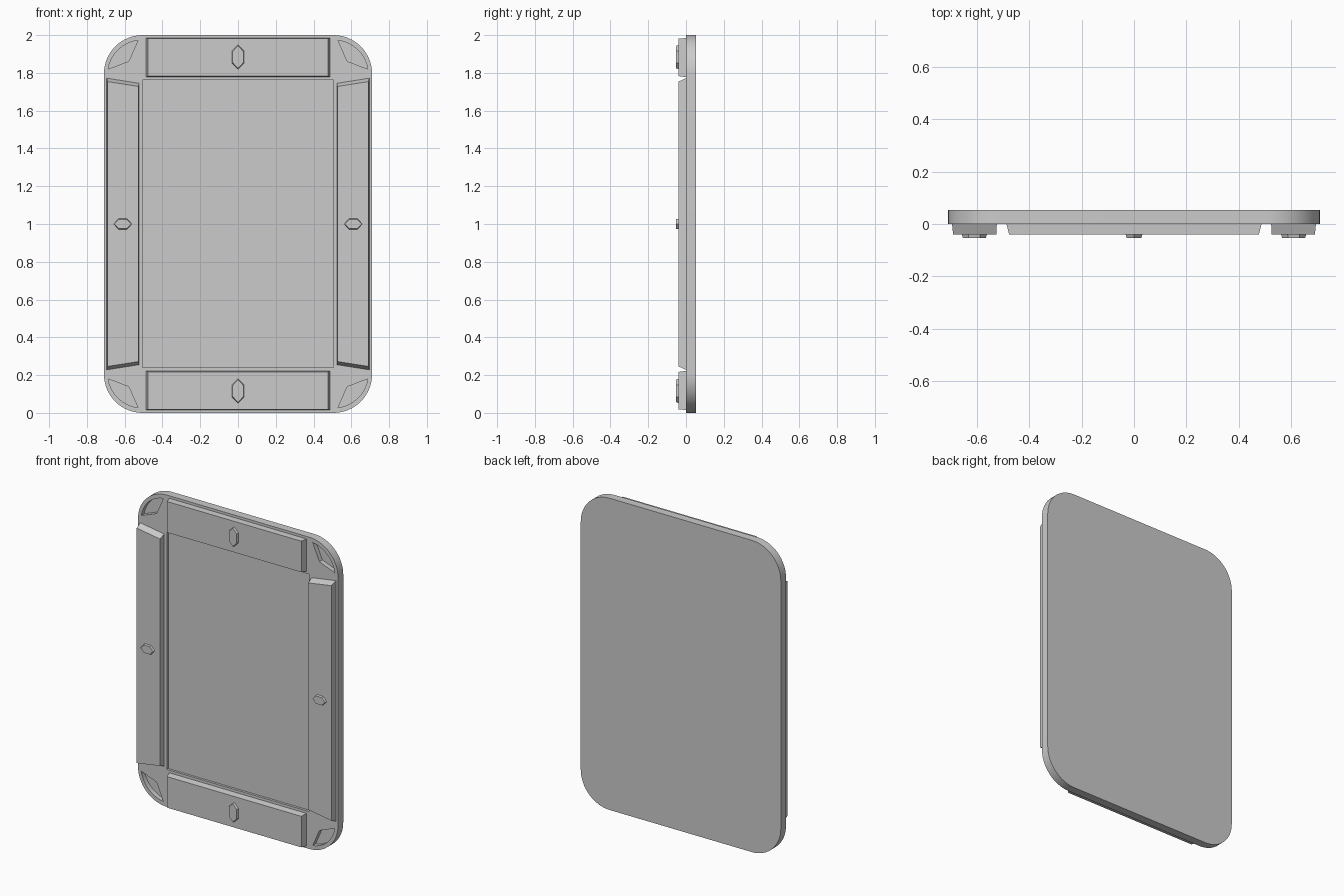
import bpy, bmesh
from math import sin, cos, radians

if "Cube" in bpy.data.objects:
    bpy.data.objects.remove(bpy.data.objects["Cube"])

def prism(name, base, y0, y1, face=None):
    """Solid from an x-z outline at y0 to a matching outline at y1."""
    face = face or base
    bm = bmesh.new()
    a = [bm.verts.new((x, y0, z)) for x, z in base]
    b = [bm.verts.new((x, y1, z)) for x, z in face]
    bm.faces.new(a)
    bm.faces.new(b[::-1])
    n = len(a)
    for i in range(n):
        bm.faces.new((a[i], b[i], b[(i + 1) % n], a[(i + 1) % n]))
    bmesh.ops.recalc_face_normals(bm, faces=bm.faces[:])
    me = bpy.data.meshes.new(name)
    bm.to_mesh(me)
    bm.free()
    ob = bpy.data.objects.new(name, me)
    bpy.context.collection.objects.link(ob)
    return ob

def arc(cx, cz, r, a0, a1, n):
    return [(cx + r * cos(radians(a0 + (a1 - a0) * i / n)),
             cz + r * sin(radians(a0 + (a1 - a0) * i / n))) for i in range(n + 1)]

def flip(pts, sx, sz):
    """Mirror an outline about x = 0 and/or z = 1."""
    return [(x * sx, 1 + (z - 1) * sz) for x, z in pts]

# Rounded back plate
W, R, T = 0.71, 0.205, 0.053
outline = []
for k, (sx, sz) in enumerate([(1, 1), (-1, 1), (-1, -1), (1, -1)]):
    outline += arc(sx * (W - R), 1 + sz * (1 - R), R, 90 * k, 90 * k + 90, 16)
plate = prism("back_plate", outline, T, 0)

# Cutters: shallow centre panel and four corner pockets
cutters = [prism("panel_cutter", [(-.505, .24), (.505, .24), (.505, 1.762), (-.505, 1.762)], .015, -.05)]
pocket = arc(.508, 1.792, .181, 9, 83, 10) + [(.578, 1.862)]
for sx in (1, -1):
    for sz in (1, -1):
        cutters.append(prism("pocket_cutter", flip(pocket, sx, sz), .03, -.05))
for c in cutters:
    c.hide_render = True
    m = plate.modifiers.new("cut", 'BOOLEAN')
    m.operation, m.solver, m.object = 'DIFFERENCE', 'EXACT', c
    bpy.context.view_layer.objects.active = plate
    bpy.ops.object.modifier_apply(modifier=m.name)
    bpy.data.objects.remove(c)
plate.select_set(True)
bpy.ops.object.shade_smooth_by_angle(angle=radians(25))

# Top and bottom bars with pointed studs
bar_base = [(-.487, 1.777), (.487, 1.777), (.487, 1.984), (-.487, 1.984)]
bar_face = [(-.477, 1.783), (.477, 1.783), (.477, 1.982), (-.477, 1.982)]

def stud_outline(w, h, flat):
    return [(0, h), (-w, flat), (-w, -flat), (0, -h), (w, -flat), (w, flat)]

stud_base, stud_face = stud_outline(.032, .064, .032), stud_outline(.028, .059, .03)
for sz, label in ((1, "top"), (-1, "bottom")):
    prism(label + "_bar", flip(bar_base, 1, sz), 0, -.04, flip(bar_face, 1, sz))
    cz = 1 + sz * .884
    prism(label + "_stud", [(x, z + cz) for x, z in stud_base], -.04, -.053,
          [(x, z + cz) for x, z in stud_face])

# Side bars with slanted ends, and their studs
side_base = [(.524, .255), (.695, .228), (.695, 1.772), (.524, 1.745)]
side_face = [(.526, .272), (.691, .246), (.691, 1.754), (.526, 1.728)]
side_stud, side_top = stud_outline(.028, .048, .023), stud_outline(.025, .044, .021)
for sx, label in ((1, "right"), (-1, "left")):
    prism(label + "_bar", flip(side_base, sx, 1), 0, -.04, flip(side_face, sx, 1))
    prism(label + "_stud", [(z + sx * .61, x + 1) for x, z in side_stud], -.04, -.053,
          [(z + sx * .61, x + 1) for x, z in side_top])
